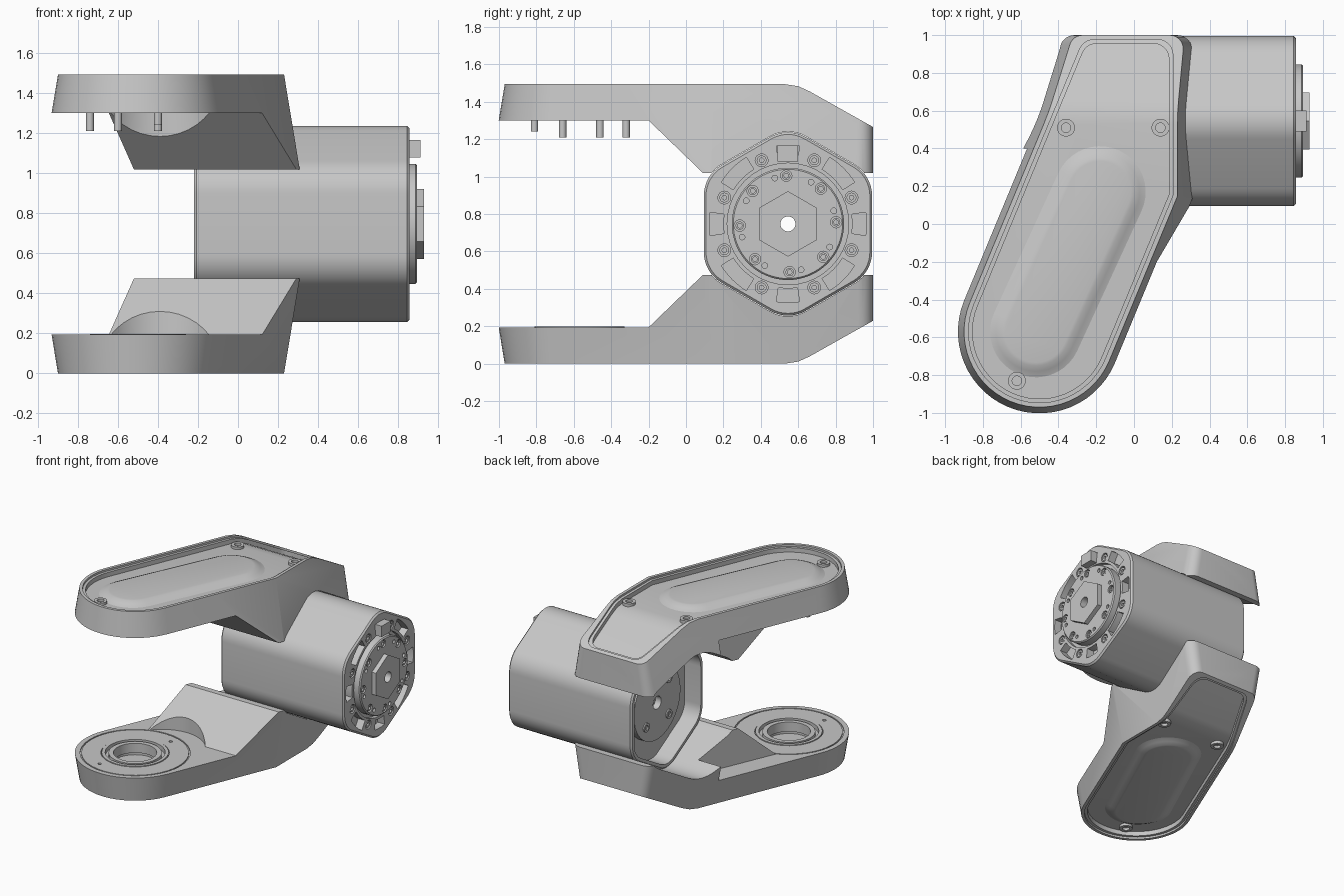
import bpy
import bmesh
from math import sin, cos, tan, pi, radians

if "Cube" in bpy.data.objects:
    bpy.data.objects.remove(bpy.data.objects["Cube"])

H = 1.494                 # overall height
MY, MZ = 0.545, H / 2     # motor axis
EX, EY = -0.5, -0.57      # centre of the rounded arm end

GREY = bpy.data.materials.new("body grey")
GREY.use_nodes = True
GREY.diffuse_color = (0.57, 0.57, 0.57, 1)
GREY.node_tree.nodes["Principled BSDF"].inputs["Base Color"].default_value = GREY.diffuse_color


def finish(ob):
    ob.data.shade_smooth()
    ob.data.set_sharp_from_angle(angle=radians(28))
    return ob


def loft(name, rings, closed=False):
    """Skin equal rings of points; cap the ends, or join last to first."""
    bm = bmesh.new()
    vs = [[bm.verts.new(p) for p in r] for r in rings]
    n = len(vs[0])
    pairs = list(zip(vs, vs[1:])) + ([(vs[-1], vs[0])] if closed else [])
    for a, b in pairs:
        for i in range(n):
            j = (i + 1) % n
            bm.faces.new((a[i], a[j], b[j], b[i]))
    if not closed:
        bm.faces.new(vs[0])
        bm.faces.new(vs[-1])
    bmesh.ops.recalc_face_normals(bm, faces=bm.faces)
    me = bpy.data.meshes.new(name)
    bm.to_mesh(me)
    bm.free()
    me.materials.append(GREY)
    ob = bpy.data.objects.new(name, me)
    bpy.context.collection.objects.link(ob)
    return finish(ob)


def boolean(ob, *ops):
    """Apply (operation, cutter) pairs and discard the cutters."""
    for op, c in ops:
        m = ob.modifiers.new(op, 'BOOLEAN')
        m.operation, m.object, m.solver = op, c, 'EXACT'
    dg = bpy.context.evaluated_depsgraph_get()
    me = bpy.data.meshes.new_from_object(ob.evaluated_get(dg))
    ob.modifiers.clear()
    ob.data = me
    for op, c in ops:
        bpy.data.objects.remove(c)
    return finish(ob)


def cut(ob, *cutters):
    return boolean(ob, *[('DIFFERENCE', c) for c in cutters])


def arc(cx, cy, r, a0, a1, n):
    return [(cx + r * cos(radians(a0 + (a1 - a0) * i / n)),
             cy + r * sin(radians(a0 + (a1 - a0) * i / n))) for i in range(n + 1)]


def circle(cx, cy, r, n=40):
    return arc(cx, cy, r, 0, 360, n)[:-1]


def up(pts, z):
    return [(x, y, z) for x, y in pts]


def along(pts, x):
    return [(x, y, z) for y, z in pts]


def prism_z(name, pts, z0, z1):
    return loft(name, [up(pts, z0), up(pts, z1)])


def prism_x(name, pts, x0, x1):
    return loft(name, [along(pts, x0), along(pts, x1)])


def tube(name, place, cx, cy, r0, r1, t0, t1):
    a, b = circle(cx, cy, r0), circle(cx, cy, r1)
    return loft(name, [place(b, t0), place(b, t1), place(a, t1), place(a, t0)], closed=True)


def polar(r, deg):
    return MY + r * cos(radians(deg)), MZ + r * sin(radians(deg))


# ---------- arms ----------
def outline(d):
    """Plan of the arm grown by d; the back edge never passes y = 1."""
    r, back, f, t = 0.4 + d, 1 + min(d, 0), 0.08, radians(22.5)
    tx, ty = EX + r * cos(t), EY - r * sin(t)
    kink = (0.23 + d, ty + (0.23 + d - tx) / tan(t))
    left = EX - r * cos(t) + (back - EY - r * sin(t)) * tan(t)
    return (arc(EX, EY, r, 157.5, 337.5, 28) + [kink]
            + arc(0.23 + d - f, back - f, f, 0, 90, 6)
            + arc(left + f * tan(radians(33.75)), back - f, f, 90, 157.5, 6))


TOP = [(-1.2, H), (0.53, H), (0.6, 1.483), (0.66, 1.456), (1.0, 1.265)]


def hexagon(d=0, ap=0.45, r=0.19):
    pts = []
    for k in range(6):
        a = 30 + 60 * k
        cy, cz = polar((ap - r) / cos(pi / 6), a)
        pts += arc(cy, cz, r + d, a - 30, a + 30, 8)
    return pts


def stadium(r):
    return arc(-0.52, -0.57, r, 155, 335, 20) + arc(-0.18, 0.17, r, -25, 155, 20)


def pocket(d, depth):
    """Cutter whose floor follows the bent outer face."""
    low = [(y, z - depth) for y, z in TOP]
    above = prism_x("above", low + [(1.2, 1.1), (1.2, 2), (-1.2, 2)], -2, 2)
    return boolean(prism_z("pocket", outline(d), 1, 1.8), ('INTERSECT', above))


def arm(prefix):
    body = loft(prefix + "_arm", [up(outline(0), H), up(outline(0.085), 0.98)])
    side = prism_x("side", TOP + [(1.0, 1.02), (0.09, 1.02), (-0.2, 1.3), (-1.2, 1.3)], -2, 2)
    boolean(body, ('INTERSECT', side))
    # motor saddle, round relief, narrowed inner leg, stepped rim and pocket
    leg_side = [(-0.645, -0.2), (-0.387, 0.4), (-1.2, 0.4), (-1.2, -0.3), (-0.688, -0.3)]
    cut(body, prism_x("saddle", hexagon(0.003), -2, 2),
        prism_z("relief", circle(-0.39, -0.39, 0.31), 0.9, 1.3),
        prism_z("leg_side", leg_side, 0.9, 1.3),
        pocket(-0.024, 0.015), pocket(-0.045, 0.05))
    # softly raised oblong pad
    z = H - 0.052
    steps = [(0.25, 0), (0.238, 0.003), (0.21, 0.018), (0.18, 0.031), (0.163, 0.034)]
    parts = [body, loft(prefix + "_pad", [up(stadium(r), z + h) for r, h in steps])]
    for x, y in ((-0.36, 0.51), (0.14, 0.51), (-0.62, -0.83)):
        parts.append(tube(prefix + "_screw_boss", up, x, y, 0.025, 0.047, z - 0.01, z + 0.022))
    return parts


arm("upper")
lower = arm("lower")
for ob in lower:                       # turn the second arm upside down
    for v in ob.data.vertices:
        v.co.z = H - v.co.z
    ob.data.flip_normals()
    finish(ob)

# locating pins under the upper arm
for x, y, z in ((-0.74, -0.46, 1.21), (-0.6, -0.66, 1.21), (-0.4, -0.81, 1.24), (-0.4, -0.32, 1.21)):
    prism_z("locating_pin", circle(x, y, 0.02, 16), z, 1.32)

# bearing seat in the lower arm
cut(lower[0], prism_z("seat", circle(EX, EY, 0.245), 0.165, 0.4),
    prism_z("bore", circle(EX, EY, 0.165), 0.1, 0.4),
    tube("plate_groove", up, EX, EY, 0.385, 0.395, 0.185, 0.25),
    *[prism_z("plate_hole", circle(EX + s * 0.1, EY + s * 0.3, 0.014, 12), 0.17, 0.25)
      for s in (-1, 1)])
tube("bearing_outer_ring", up, EX, EY, 0.215, 0.24, 0.15, 0.198)
tube("bearing_inner_ring", up, EX, EY, 0.155, 0.19, 0.12, 0.195)

# ---------- motor ----------
X0, X1 = -0.22, 0.857
housing = loft("motor_housing", [along(hexagon(d), x) for x, d in
               ((X0, -0.012), (X0 + 0.012, 0), (X1 - 0.012, 0), (X1, -0.012))])
cuts = [prism_x("recess", hexagon(-0.035), X0 - 0.1, X0 + 0.14),
        prism_x("bore", circle(MY, MZ, 0.04), -1, 2),
        prism_x("flange_well", circle(MY, MZ, 0.325), X1 - 0.03, X1 + 0.1)]
for k in range(8):
    w = 13 if k % 2 else 8.5
    ring = arc(MY, MZ, 0.345, 45 * k - w, 45 * k + w, 8) + arc(MY, MZ, 0.42, 45 * k + w, 45 * k - w, 8)
    cuts.append(prism_x("slot", ring, X1 - 0.06, X1 + 0.1))
    cuts.append(prism_x("screw_well", circle(*polar(0.368, 22.5 + 45 * k), 0.034, 24), X1 - 0.025, X1 + 0.1))
cut(housing, *cuts)

# rear cover inside the open end
tube("rear_cover", along, MY, MZ, 0.05, 0.29, X0 + 0.09, X0 + 0.145)
for a in range(45, 360, 90):
    tube("rear_cover_screw", along, *polar(0.2, a), 0.018, 0.035, X0 + 0.08, X0 + 0.1)

# output flange, hub and fasteners
flange = loft("flange", [along(circle(MY, MZ, r, 64), x) for x, r in
              ((X1 - 0.04, 0.3), (0.887, 0.3), (0.895, 0.292))])
holes = [prism_x("flange_bore", circle(MY, MZ, 0.04), 0.5, 1)]
for k in range(8):
    holes.append(prism_x("screw_hole", circle(*polar(0.258, 2 + 45 * k), 0.03, 24), 0.872, 1))
    holes.append(prism_x("dowel_hole", circle(*polar(0.255, 16 + 45 * k), 0.015, 16), 0.872, 1))
    tube("flange_screw", along, *polar(0.258, 2 + 45 * k), 0.012, 0.022, 0.865, 0.89)
    tube("rim_screw", along, *polar(0.368, 22.5 + 45 * k), 0.012, 0.026, X1 - 0.03, X1 - 0.004)
cut(flange, *holes)
hub = prism_x("hex_hub", [polar(0.175, 30 + 60 * k) for k in range(6)], 0.88, 0.93)
cut(hub, prism_x("hub_bore", circle(MY, MZ, 0.04), 0.8, 1))
prism_x("key_block", [(0.49, 1.08), (0.6, 1.08), (0.6, 1.165), (0.49, 1.165)], X1 - 0.07, 0.913)
